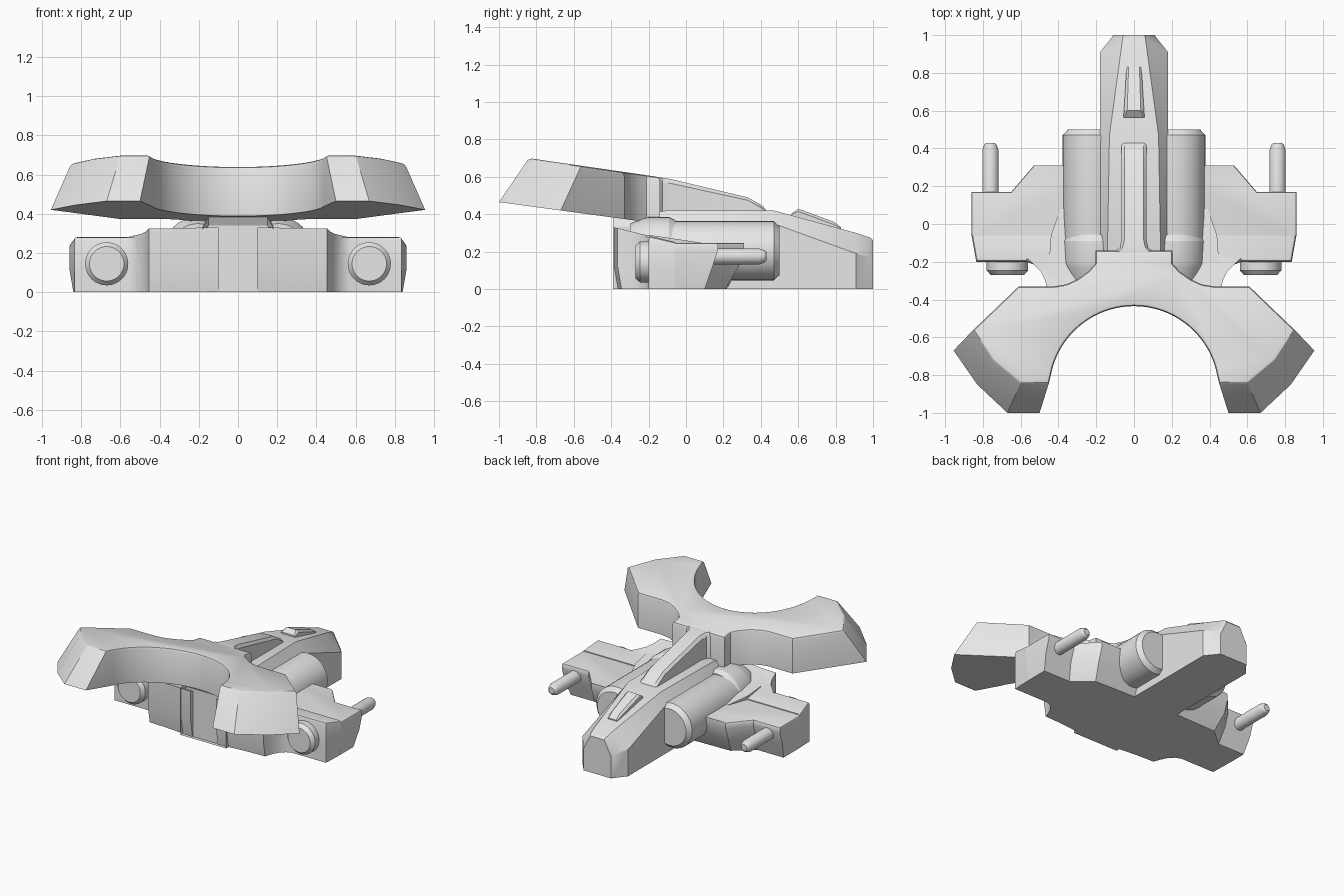
import bpy, bmesh
from math import sin, cos, pi, radians

if "Cube" in bpy.data.objects:
    bpy.data.objects.remove(bpy.data.objects["Cube"])

grey = bpy.data.materials.new("plain_grey")
grey.use_nodes = True
grey.diffuse_color = (0.8, 0.8, 0.8, 1)
grey.node_tree.nodes["Principled BSDF"].inputs["Base Color"].default_value = (0.8, 0.8, 0.8, 1)


def loft(name, rings, mirror=False, bevel=0, keep=None):
    """Skin closed rings of points, cap both ends, round the rim of the last cap."""
    bm = bmesh.new()
    rows = [[bm.verts.new(p) for p in ring] for ring in rings]
    n = len(rows[0])
    for a, b in zip(rows, rows[1:]):
        for i in range(n):
            j = (i + 1) % n
            bm.faces.new((a[i], a[j], b[j], b[i]))
    bm.faces.new(rows[0][::-1])
    cap = bm.faces.new(rows[-1])
    bmesh.ops.recalc_face_normals(bm, faces=bm.faces)
    if bevel:
        rim = [e for e in cap.edges if keep is None or keep(e)]
        bmesh.ops.bevel(bm, geom=rim, offset=bevel, segments=2, profile=0.5, affect='EDGES')
    mesh = bpy.data.meshes.new(name)
    bm.to_mesh(mesh)
    bm.free()
    mesh.materials.append(grey)
    obj = bpy.data.objects.new(name, mesh)
    bpy.context.collection.objects.link(obj)
    if mirror:
        obj.modifiers.new("mirror", 'MIRROR')
    bpy.ops.object.select_all(action='DESELECT')
    obj.select_set(True)
    bpy.context.view_layer.objects.active = obj
    bpy.ops.object.shade_smooth_by_angle(angle=radians(25))
    return obj


def section(y, side, shoulder, roof, top, base=0.0):
    """Six-sided cross-section with chamfered shoulders."""
    half = [(side, base), (side, shoulder), (roof, top)]
    return [(x, y, z) for x, z in half] + [(-x, y, z) for x, z in half[::-1]]


def turned(name, x, z, profile):
    """Round part along y, made on both sides."""
    loft(name, [[(x + r * cos(2 * pi * i / 40), y, z + r * sin(2 * pi * i / 40))
                 for i in range(40)] for y, r in profile], mirror=True)


def level(outline, height):
    return [(x, y, height(y)) for x, y in outline]


# Central fuselage and nose
loft("fuselage", [
    section(-0.365, 0.18, 0.3, 0.15, 0.34),
    section(-0.39, 0.18, 0.33, 0.15, 0.385),
    section(-0.1, 0.18, 0.35, 0.14, 0.42),
    section(0.47, 0.18, 0.35, 0.13, 0.42),
    section(0.91, 0.18, 0.19, 0.07, 0.3),
    section(0.985, 0.12, 0.17, 0.06, 0.275),
    section(1.0, 0.11, 0.15, 0.055, 0.26)])

# Raised canopy
loft("canopy", [
    section(0.565, 0.056, 0.4, 0.05, 0.405, 0.36),
    section(0.6, 0.053, 0.415, 0.036, 0.43, 0.36),
    section(0.79, 0.042, 0.345, 0.03, 0.36, 0.3),
    section(0.83, 0.036, 0.325, 0.03, 0.33, 0.3)])

# Spine joining the fork to the fuselage
loft("spine", [
    section(-0.2, 0.11, 0.58, 0.1, 0.6, 0.38),
    section(-0.145, 0.1, 0.575, 0.08, 0.598, 0.38),
    section(-0.125, 0.075, 0.57, 0.06, 0.595, 0.38),
    section(-0.08, 0.066, 0.565, 0.05, 0.588, 0.38),
    section(0.33, 0.066, 0.475, 0.05, 0.49, 0.38),
    section(0.41, 0.066, 0.43, 0.05, 0.445, 0.38),
    section(0.43, 0.063, 0.41, 0.05, 0.42, 0.38)])

# Forked upper wing around a round opening
arc = [(0.448 * cos(radians(a)), -0.883 + 0.448 * sin(radians(a))) for a in range(90, 9, -4)]
arc[0] = (0, arc[0][1])
neck = [(0.61, -0.33), (0.42, -0.33), (0.36, -0.32), (0.3, -0.293),
        (0.24, -0.25), (0.205, -0.21), (0.205, -0.14)]
tip_low = [(0.5, -1), (0.67, -1), (0.83, -0.85), (0.955, -0.67)]
tip_top = [(0.45, -0.84), (0.6, -0.84), (0.745, -0.72), (0.85, -0.56)]


def both_sides(half):
    return half + [(-x, y) for x, y in half[:0:-1]]


loft("fork_wing", [
    level(both_sides(arc + tip_low + neck), lambda y: 0.465 - 0.135 * (y + 1)),
    level(both_sides(arc + tip_top + neck), lambda y: 0.7 - 0.145 * (y + 0.84))],
    bevel=0.018)

# Engine pods with collars
turned("engine_pod", 0.22, 0.205, [(-0.28, 0.12), (-0.1, 0.158), (0.47, 0.158), (0.5, 0.13)])
turned("pod_collar", 0.205, 0.21, [(-0.3, 0.14), (-0.23, 0.168), (-0.2, 0.175),
                                   (-0.09, 0.175), (-0.055, 0.158)])

# Front half of the side wings, sloping down to the rear
front = [(0.1, -0.06), (0.86, -0.06), (0.835, -0.2), (0.57, -0.2), (0.53, -0.215),
         (0.495, -0.25), (0.47, -0.3), (0.455, -0.365), (0.33, -0.37), (0.1, -0.39)]
loft("wing_front", [
    level([(min(x, 0.84), y + (0.02 if y < -0.36 else 0)) for x, y in front], lambda y: 0),
    level(front, lambda y: 0.115),
    level(front, lambda y: 0.252 + 0.24 * (-0.06 - y))],
    mirror=True, bevel=0.02,
    keep=lambda e: all(v.co.x > 0.5 and v.co.y < -0.05 for v in e.verts)
    and not all(v.co.y > -0.07 for v in e.verts))

# Rear half of the side wings, undercut at the back
rear = [(0.1, -0.062), (0.86, -0.062), (0.86, 0.17), (0.65, 0.17), (0.53, 0.31), (0.1, 0.31)]
rear_low = [(0.1, -0.062), (0.84, -0.062), (0.84, 0.1), (0.63, 0.1), (0.5, 0.21), (0.1, 0.22)]
rear_mid = [(x, y if y < 0 else y - 0.03) for x, y in rear]
loft("wing_rear", [
    level(rear_low, lambda y: 0),
    level(rear_mid, lambda y: 0.115),
    level(rear, lambda y: 0.205),
    level(rear, lambda y: 0.246)],
    mirror=True, bevel=0.012,
    keep=lambda e: any(v.co.y > 0 for v in e.verts) and all(v.co.x > 0.2 for v in e.verts))

# Small pointed fairings between pods and wings
fairing = [(0.3, -0.2), (0.45, -0.2), (0.44, -0.06), (0.39, 0.08), (0.3, 0.08)]
loft("pod_fairing", [level(fairing, lambda y: 0.2),
                     level(fairing, lambda y: 0.26 - 0.15 * y)],
     mirror=True)

# Wing thrusters and guns
turned("thruster", 0.67, 0.145, [(-0.15, 0.11), (-0.245, 0.11), (-0.27, 0.088)])
turned("gun", 0.76, 0.175, [(0.08, 0.043), (0.39, 0.043), (0.42, 0.033), (0.43, 0.022)])
